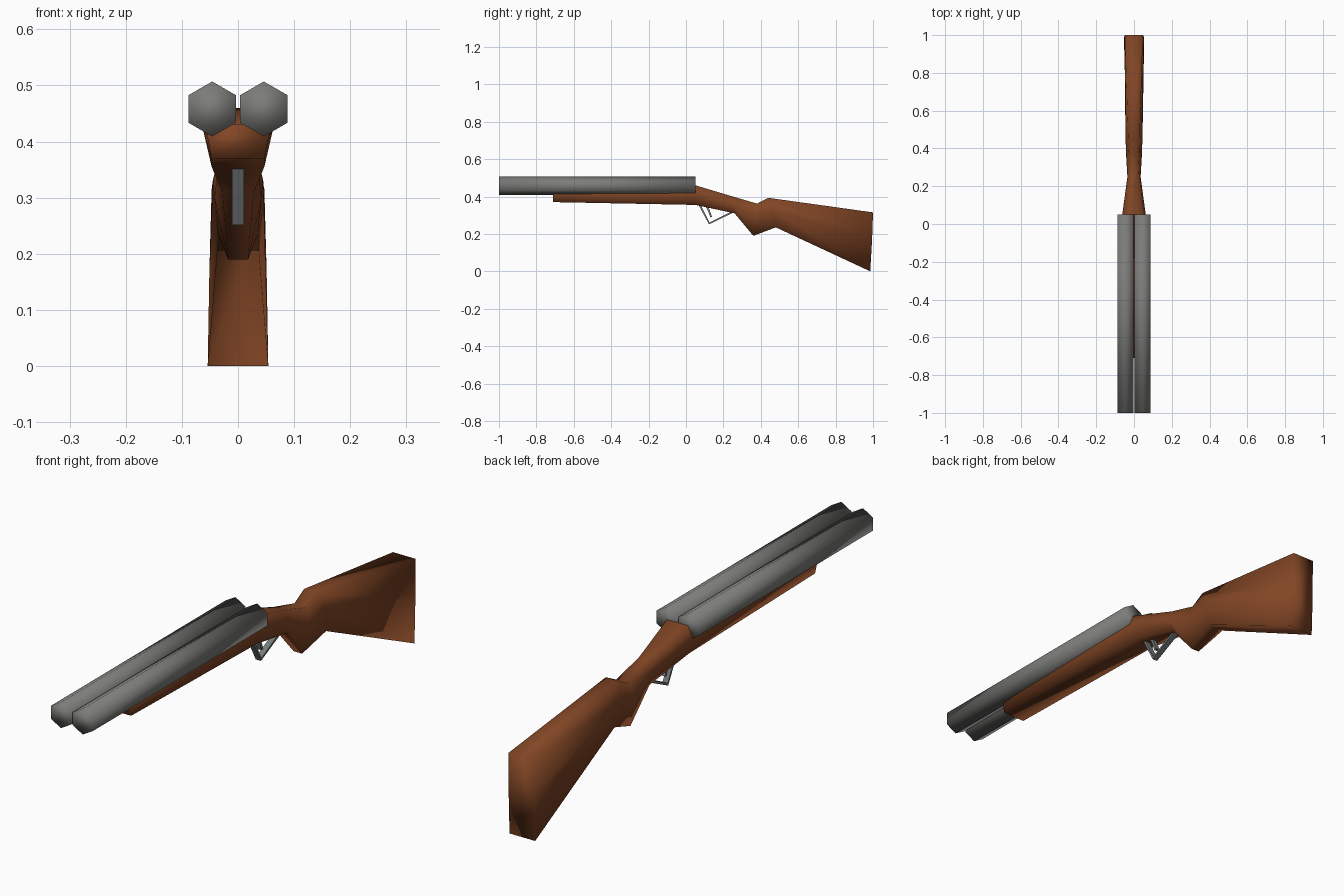
import bpy, bmesh, math
from mathutils import Vector

if "Cube" in bpy.data.objects:
    bpy.data.objects.remove(bpy.data.objects["Cube"])


def material(name, rgb):
    m = bpy.data.materials.new(name)
    m.diffuse_color = (*rgb, 1)
    m.use_nodes = True
    m.node_tree.nodes["Principled BSDF"].inputs["Base Color"].default_value = m.diffuse_color
    return m


WOOD = material("brown wood", (0.22, 0.06, 0.018))
STEEL = material("barrel grey", (0.2, 0.2, 0.19))
GUARD = material("trigger steel", (0.18, 0.2, 0.2))


def loft(name, rings, mat, smooth=True):
    """Skin a row of closed rings and cap both ends."""
    bm = bmesh.new()
    rows = [[bm.verts.new(p) for p in r] for r in rings]
    n = len(rows[0])
    for a, b in zip(rows, rows[1:]):
        for i in range(n):
            j = (i + 1) % n
            bm.faces.new((a[i], a[j], b[j], b[i]))
    bm.faces.new(rows[0])
    bm.faces.new(rows[-1])
    bmesh.ops.recalc_face_normals(bm, faces=bm.faces)
    for f in bm.faces:
        f.smooth = smooth
    me = bpy.data.meshes.new(name)
    bm.to_mesh(me)
    bm.free()
    me.materials.append(mat)
    ob = bpy.data.objects.new(name, me)
    bpy.context.collection.objects.link(ob)
    return ob


def stock_ring(*levels):
    """Mirrored section from (y, z, half width) levels, top to bottom."""
    right = [(w, y, z) for y, z, w in levels]
    left = [(-w, y, z) for y, z, w in reversed(levels)]
    return right + left


def strip(name, path, half_w, thick, mat):
    """Flat metal strip following a (y, z) path."""
    pts = [Vector(p) for p in path]
    rings = []
    for i, p in enumerate(pts):
        d = (pts[min(i + 1, len(pts) - 1)] - pts[max(i - 1, 0)]).normalized()
        n = Vector((-d.y, d.x)) * thick / 2
        a, b = p + n, p - n
        rings.append([(half_w, *a), (-half_w, *a), (-half_w, *b), (half_w, *b)])
    return loft(name, rings, mat, smooth=False)


# two hexagonal barrels
R = 0.049
for side, x in (("left", -0.046), ("right", 0.046)):
    rings = [[(x + R * math.sin(k * math.pi / 3), y, 0.458 + R * math.cos(k * math.pi / 3))
              for k in range(6)] for y in (-1, 0.05)]
    loft(side + "_barrel", rings, STEEL)

# fore-end, grip and butt in one piece of wood
loft("stock", [
    stock_ring((-.71, .43, .045), (-.71, .41, .055), (-.71, .37, .047)),
    stock_ring((.05, .46, .045), (.05, .42, .062), (.05, .355, .047)),
    stock_ring((.25, .40, .022), (.25, .36, .035), (.26, .31, .028)),
    stock_ring((.38, .362, .028), (.37, .30, .042), (.36, .19, .018)),
    stock_ring((.44, .393, .03), (.46, .33, .045), (.48, .235, .035)),
    stock_ring((1, .315, .047), (.995, .17, .051), (.985, 0, .054)),
], WOOD)

# trigger guard and trigger
strip("trigger_guard", [(.07, .36), (.124, .256), (.25, .318)], .011, .01, GUARD)
strip("trigger", [(.105, .355), (.12, .33), (.135, .29)], .009, .01, GUARD)
